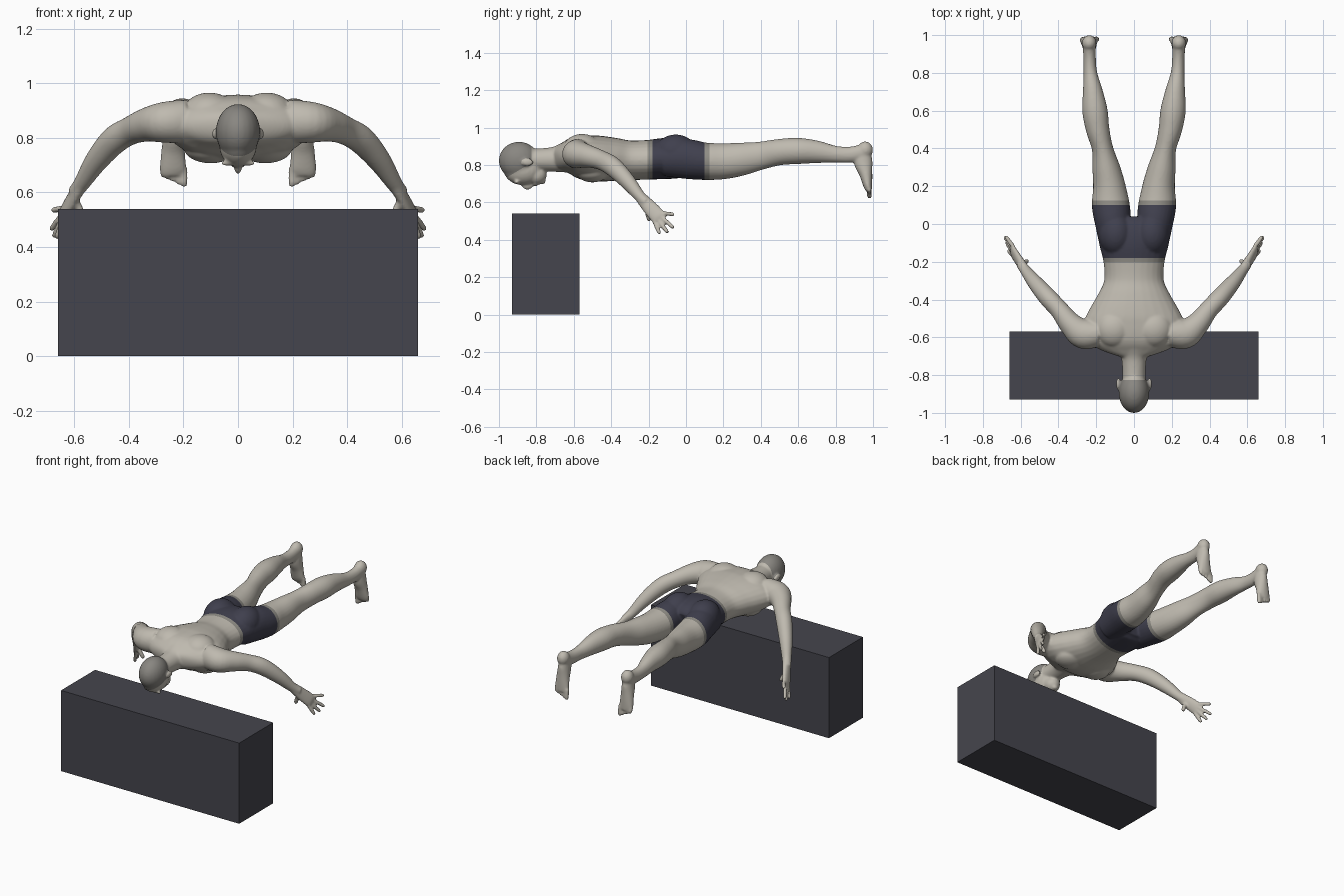
import bpy, bmesh, math
from mathutils import Vector, Matrix

cube = bpy.data.objects.get("Cube")
if cube:
    bpy.data.objects.remove(cube, do_unlink=True)

X, Y, Z = Vector((1, 0, 0)), Vector((0, 1, 0)), Vector((0, 0, 1))


def material(name, rgb):
    m = bpy.data.materials.new(name)
    m.use_nodes = True
    m.diffuse_color = (*rgb, 1)
    m.node_tree.nodes["Principled BSDF"].inputs["Base Color"].default_value = (*rgb, 1)
    return m


skin = material("skin", (0.52, 0.49, 0.43))
shorts = material("shorts_navy", (0.05, 0.05, 0.075))
hem = material("hem_grey", (0.28, 0.27, 0.24))
hair = material("hair_grey", (0.25, 0.24, 0.22))
block_grey = material("block_grey", (0.06, 0.06, 0.075))


def catmull(a, b, c, d, t):
    return [0.5 * (2 * q + (r - p) * t + (2 * p - 5 * q + 4 * r - s) * t * t
                   + (3 * q - p - 3 * r + s) * t ** 3) for p, q, r, s in zip(a, b, c, d)]


def loft(bm, sections, up=Z, side=1, sides=28, steps=5):
    """Closed tube through (x, y, z, half width, half height) sections."""
    pts = []
    for i in range(len(sections) - 1):
        quad = [sections[min(max(i + k, 0), len(sections) - 1)] for k in (-1, 0, 1, 2)]
        pts += [catmull(*quad, s / steps) for s in range(steps)]
    pts.append(list(sections[-1]))
    centres = [Vector((p[0] * side, p[1], p[2])) for p in pts]
    rings = []
    for i, p in enumerate(pts):
        tangent = centres[min(i + 1, len(pts) - 1)] - centres[max(i - 1, 0)]
        a = tangent.cross(up).normalized()
        b = a.cross(tangent).normalized()
        angles = [math.tau * k / sides for k in range(sides)]
        rings.append([bm.verts.new(centres[i] + a * p[3] * math.cos(t) + b * p[4] * math.sin(t))
                      for t in angles])
    for r, q in zip(rings, rings[1:]):
        for k in range(sides):
            n = (k + 1) % sides
            bm.faces.new((r[k], r[n], q[n], q[k]))
    bm.faces.new(rings[0][::-1])
    bm.faces.new(rings[-1])


def blob(bm, centre, radii, side=1):
    c = Vector((centre[0] * side, centre[1], centre[2]))
    bmesh.ops.create_uvsphere(bm, u_segments=24, v_segments=16, radius=1,
                              matrix=Matrix.Translation(c) @ Matrix.Diagonal((*radii, 1)))


def finger(bm, start, end, r, side):
    a, b = Vector(start), Vector(end)
    loft(bm, [(*a, r, r), (*a.lerp(b, 0.6), r, r), (*a.lerp(b, 0.92), r * 0.85, r * 0.85),
              (*b, r * 0.4, r * 0.4)], X, side, 12, 3)


bm = bmesh.new()

# Torso and neck
loft(bm, [(0, -0.70, 0.835, 0.08, 0.055), (0, -0.66, 0.84, 0.19, 0.075),
          (0, -0.60, 0.845, 0.26, 0.105), (0, -0.52, 0.837, 0.265, 0.122),
          (0, -0.45, 0.833, 0.235, 0.122), (0, -0.38, 0.83, 0.195, 0.115),
          (0, -0.30, 0.825, 0.158, 0.106), (0, -0.20, 0.828, 0.162, 0.106),
          (0, -0.10, 0.835, 0.185, 0.11), (0, -0.02, 0.83, 0.185, 0.10),
          (0, 0.02, 0.82, 0.15, 0.07)])
loft(bm, [(0, -0.88, 0.825, 0.06, 0.06), (0, -0.76, 0.828, 0.062, 0.062),
          (0, -0.69, 0.832, 0.075, 0.07), (0, -0.62, 0.845, 0.13, 0.09)])

# Head: cranium, face, jaw, nose, lips
blob(bm, (0, -0.893, 0.823), (0.081, 0.108, 0.101))
blob(bm, (0, -0.87, 0.775), (0.069, 0.105, 0.083))
blob(bm, (0, -0.80, 0.745), (0.05, 0.055, 0.05))
blob(bm, (0, -0.848, 0.69), (0.014, 0.03, 0.022))
blob(bm, (0, -0.805, 0.698), (0.024, 0.016, 0.012))
blob(bm, (0, -0.77, 0.712), (0.022, 0.02, 0.016))

for s in (1, -1):
    # Ears, shoulder blades, chest, buttocks
    blob(bm, (0.083, -0.847, 0.815), (0.012, 0.032, 0.021), s)
    blob(bm, (0.035, -0.905, 0.708), (0.028, 0.012, 0.012), s)
    blob(bm, (0.105, -0.555, 0.89), (0.10, 0.10, 0.076), s)
    blob(bm, (0.10, -0.50, 0.765), (0.10, 0.09, 0.058), s)
    blob(bm, (0.095, -0.055, 0.865), (0.092, 0.115, 0.098), s)
    # Leg
    loft(bm, [(0.10, -0.12, 0.83, 0.08, 0.09), (0.11, 0, 0.832, 0.095, 0.106),
              (0.123, 0.10, 0.82, 0.10, 0.10), (0.131, 0.20, 0.82, 0.086, 0.096),
              (0.148, 0.30, 0.832, 0.073, 0.088), (0.167, 0.40, 0.85, 0.056, 0.075),
              (0.192, 0.50, 0.869, 0.062, 0.07), (0.207, 0.60, 0.875, 0.067, 0.07),
              (0.218, 0.70, 0.87, 0.053, 0.06), (0.231, 0.80, 0.857, 0.036, 0.045),
              (0.235, 0.88, 0.855, 0.033, 0.043), (0.237, 0.95, 0.868, 0.035, 0.045)], Z, s)
    # Foot, heel and toes
    loft(bm, [(0.236, 0.95, 0.89, 0.03, 0.035), (0.236, 0.947, 0.82, 0.036, 0.05),
              (0.238, 0.962, 0.75, 0.043, 0.035), (0.238, 0.972, 0.69, 0.049, 0.024),
              (0.236, 0.978, 0.665, 0.045, 0.017)], Y, s)
    blob(bm, (0.237, 0.958, 0.88), (0.038, 0.042, 0.046), s)
    for i in range(5):
        tx = 0.198 + 0.0195 * i
        finger(bm, (tx, 0.976, 0.69), (tx, 0.982, 0.62 + 0.009 * i),
               0.014 if i == 0 else 0.0105, s)
    # Arm
    loft(bm, [(0.19, -0.58, 0.86, 0.07, 0.08), (0.27, -0.58, 0.857, 0.08, 0.075),
              (0.335, -0.53, 0.848, 0.062, 0.062), (0.395, -0.455, 0.826, 0.05, 0.052),
              (0.455, -0.39, 0.79, 0.049, 0.052), (0.52, -0.315, 0.715, 0.041, 0.043),
              (0.575, -0.245, 0.63, 0.029, 0.03), (0.60, -0.21, 0.60, 0.026, 0.026)], Z, s)
    # Hand with spread fingers and thumb
    loft(bm, [(0.575, -0.245, 0.63, 0.03, 0.025), (0.605, -0.20, 0.58, 0.039, 0.021),
              (0.635, -0.155, 0.53, 0.043, 0.017), (0.645, -0.14, 0.515, 0.038, 0.012)], X, s)
    tips = [(0.682, -0.062, 0.535), (0.687, -0.065, 0.462), (0.677, -0.095, 0.435), (0.667, -0.14, 0.43)]
    for i, tip in enumerate(tips):
        k = 0.033 - 0.022 * i
        finger(bm, (0.638, -0.145 + 0.73 * k, 0.52 + 0.68 * k), tip, 0.012, s)
    finger(bm, (0.60, -0.215, 0.58), (0.562, -0.195, 0.50), 0.014, s)

bmesh.ops.recalc_face_normals(bm, faces=bm.faces)
mesh = bpy.data.meshes.new("body")
bm.to_mesh(mesh)
bm.free()
body = bpy.data.objects.new("body", mesh)
bpy.context.collection.objects.link(body)

# Fuse the parts into one soft skin
fuse = body.modifiers.new("fuse", "REMESH")
fuse.mode = "VOXEL"
fuse.voxel_size = 0.0065
soft = body.modifiers.new("soften", "SMOOTH")
soft.factor = 0.5
soft.iterations = 7
graph = bpy.context.evaluated_depsgraph_get()
body.data = bpy.data.meshes.new_from_object(body.evaluated_get(graph))
body.modifiers.clear()

# Cut clean edges for the shorts, hems and hairline
WAIST, LEG, BAND = -0.18, 0.10, 0.025
HAIR_POINT, HAIR_NORMAL = Vector((0, -0.98, 0.72)), Vector((0, -0.6, 1)).normalized()
bm = bmesh.new()
bm.from_mesh(body.data)


def cut(point, normal, keep):
    faces = [f for f in bm.faces if keep(f.calc_center_median())]
    geom = list({e for f in faces for e in f.edges}) + list({v for f in faces for v in f.verts}) + faces
    bmesh.ops.bisect_plane(bm, geom=geom, dist=1e-5, plane_co=point, plane_no=normal)


for y in (WAIST - BAND, WAIST, LEG, LEG + BAND):
    cut(Y * y, Y, lambda c: abs(c.x) < 0.25 and c.z > 0.65 and abs(c.y - y) < 0.03)
cut(Y * -0.825, Y, lambda c: c.y < -0.8)
cut(HAIR_POINT, HAIR_NORMAL, lambda c: c.y < -0.8)

body.data.materials.clear()
for m in (skin, shorts, hem, hair):
    body.data.materials.append(m)
for f in bm.faces:
    f.smooth = True
    c = f.calc_center_median()
    f.material_index = 0
    trunk = abs(c.x) < 0.25 and c.z > 0.65
    if trunk and WAIST < c.y < LEG:
        f.material_index = 1
    elif trunk and WAIST - BAND < c.y < LEG + BAND:
        f.material_index = 2
    elif c.y < -0.825 and (c - HAIR_POINT).dot(HAIR_NORMAL) > 0 and abs(c.x) < 0.083:
        f.material_index = 3
bm.to_mesh(body.data)
bm.free()

# Starting block
bpy.ops.mesh.primitive_cube_add(size=1, location=(0, -0.75, 0.27))
block = bpy.context.object
block.name = "block"
block.scale = (1.32, 0.36, 0.54)
block.data.materials.append(block_grey)
